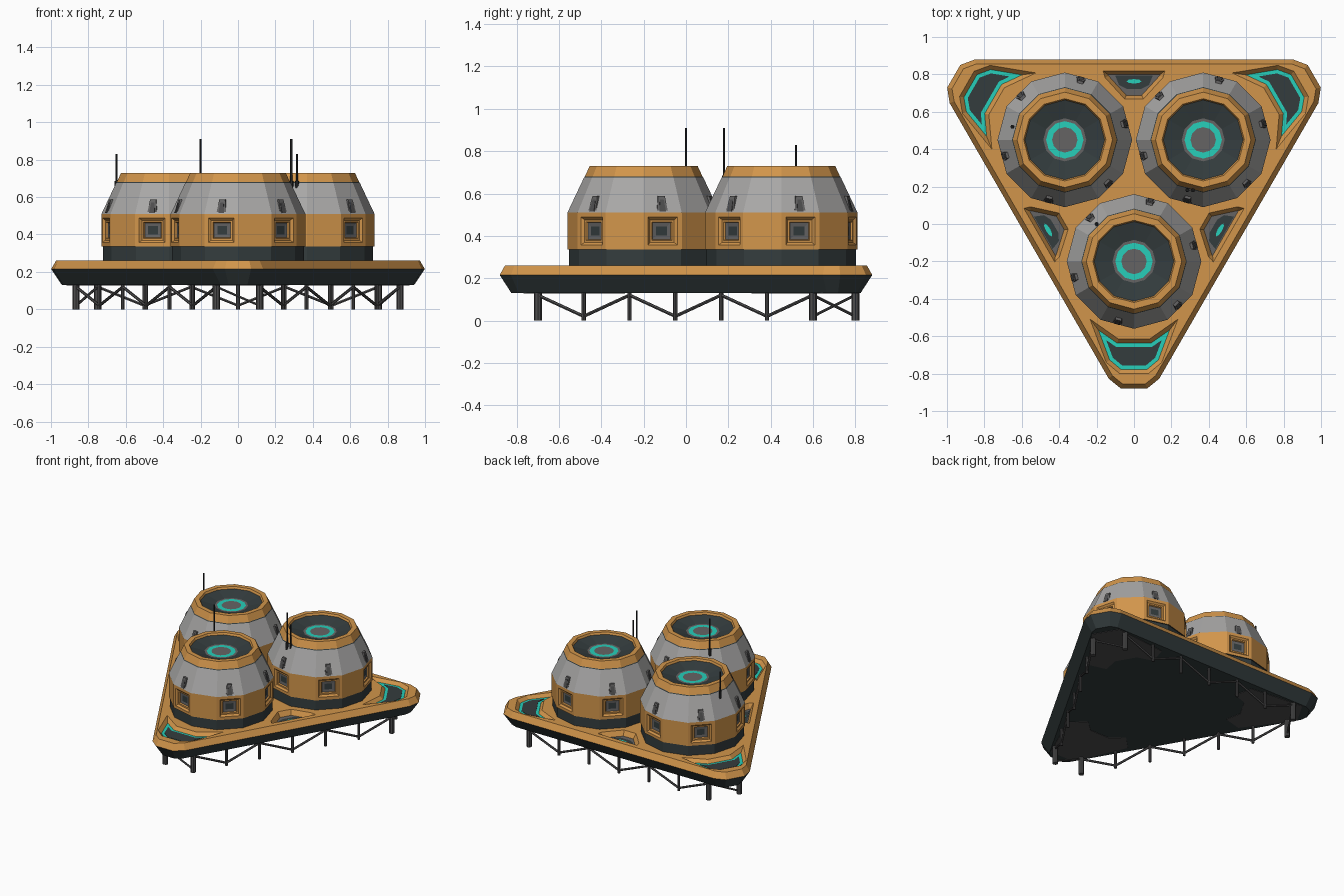
import bpy, bmesh, math
from mathutils import Vector, Matrix

if "Cube" in bpy.data.objects:
    bpy.data.objects.remove(bpy.data.objects["Cube"])

# ---- colours (every object shares this slot order) ----
COLOURS = [("gold", (.64, .30, .07)), ("dark_slate", (.034, .046, .048)), ("light_grey", (.39, .385, .38)),
           ("mid_grey", (.13, .127, .127)), ("dark_grey", (.075, .074, .076)), ("teal_glow", (.02, .62, .49)),
           ("black_metal", (.02, .021, .022))]
MATS = []
for n, c in COLOURS:
    m = bpy.data.materials.new(n)
    m.diffuse_color = (*c, 1)
    m.use_nodes = True
    m.node_tree.nodes["Principled BSDF"].inputs["Base Color"].default_value = m.diffuse_color
    MATS.append(m)
GOLD, SLATE, LIGHT, MID, DARK, TEAL, BLACK = range(7)
CENTRE = Vector((0, .233, 0))   # centre of the three-fold symmetry


def loft(bm, rings, bands, caps):
    """Closed solid through equal-length rings; one colour per band, plus two cap colours."""
    vs = [[bm.verts.new(p) for p in r] for r in rings]
    n = len(vs[0])
    out = []
    for a, b, m in zip(vs, vs[1:], bands):
        for i in range(n):
            f = bm.faces.new((a[i], a[(i + 1) % n], b[(i + 1) % n], b[i]))
            f.material_index = m
            out.append(f)
    for r, m in ((vs[0][::-1], caps[0]), (vs[-1], caps[1])):
        bm.faces.new(r).material_index = m
    return out


def finish(bm, name):
    bmesh.ops.recalc_face_normals(bm, faces=bm.faces[:])
    me = bpy.data.meshes.new(name)
    bm.to_mesh(me)
    bm.free()
    for m in MATS:
        me.materials.append(m)
    ob = bpy.data.objects.new(name, me)
    bpy.context.collection.objects.link(ob)
    return ob


def inset(poly, d):
    """Offset a counter-clockwise 2D outline inwards by d."""
    res = []
    for i, p in enumerate(poly):
        p = Vector(p)
        e1 = (p - Vector(poly[i - 1])).normalized()
        e2 = (Vector(poly[(i + 1) % len(poly)]) - p).normalized()
        n1, n2 = Vector((-e1.y, e1.x)), Vector((-e2.y, e2.x))
        res.append(p + (n1 + n2) / (1 + n1.dot(n2)) * d)
    return res


def turn(poly, k, z):
    """Place an outline at height z, turned k thirds about the centre."""
    rot = Matrix.Rotation(k * math.tau / 3, 3, 'Z')
    return [rot @ Vector((p[0], p[1], z)) + CENTRE for p in poly]


def plate(bm, poly, k, z, mat, t=.004):
    loft(bm, [turn(poly, k, z), turn(poly, k, z + t)], [mat], (mat, mat))


def rod(bm, a, b, r, mat, n=6):
    a, b = Vector(a), Vector(b)
    q = (b - a).to_track_quat('Z', 'Y')
    c = [q @ Vector((r * math.cos(i * math.tau / n), r * math.sin(i * math.tau / n), 0)) for i in range(n)]
    loft(bm, [[a + p for p in c], [b + p for p in c]], [mat], (mat, mat))


# ---- triangular deck ----
corner = [(-.135, -1.06), (-.07, -1.113), (.07, -1.113), (.135, -1.06)]
outline = [(p - CENTRE).to_2d() for k in range(3) for p in turn(corner, k, 0)]
bm = bmesh.new()
loft(bm, [turn(inset(outline, d), 0, z) for d, z in ((.055, .13), (0, .215), (.025, .26))],
     [SLATE, GOLD], (SLATE, GOLD))
deck = finish(bm, "deck")

# ---- recessed pockets in the deck ----
corner_pocket = [(.19, -.80), (.09, -.87), (-.09, -.87), (-.19, -.80),
                 (-.13, -.96), (-.07, -1.01), (.07, -1.01), (.13, -.96)]
edge_pocket = [(.165, .585), (-.165, .585), (-.155, .55), (-.05, .435), (.05, .435), (.155, .55)]
bm = bmesh.new()
for k in range(3):
    for poly, top, low, zf in ((corner_pocket, -.022, 0, .235), (edge_pocket, 0, .02, .222)):
        grow = (low - top) / (.26 - zf)
        loft(bm, [turn(inset(poly, low), k, zf), turn(inset(poly, top - grow * .01), k, .27)],
             [GOLD], (GOLD, GOLD))
cutter = finish(bm, "pocket_cutter")
cutter.hide_render = True
mod = deck.modifiers.new("pockets", 'BOOLEAN')
mod.operation, mod.object, mod.solver = 'DIFFERENCE', cutter, 'EXACT'
bpy.context.view_layer.objects.active = deck
bpy.ops.object.modifier_apply(modifier=mod.name)
bpy.data.objects.remove(cutter)

bm = bmesh.new()
for k in range(3):
    plate(bm, corner_pocket, k, .233, TEAL)
    plate(bm, inset(corner_pocket, .02), k, .234, SLATE, .005)
finish(bm, "corner_light_panels")

bm = bmesh.new()
spot = [(.04 * math.cos(i * math.tau / 8), .53 + .012 * math.sin(i * math.tau / 8)) for i in range(8)]
for k in range(3):
    plate(bm, inset(edge_pocket, .02), k, .220, MID)
    plate(bm, [(.10, .56), (-.10, .56), (-.08, .51), (-.04, .49), (.04, .49), (.08, .51)], k, .222, SLATE)
    plate(bm, spot, k, .224, TEAL)
finish(bm, "edge_vents")

# ---- underside corner plates ----
bm = bmesh.new()
under = [(.10, -1.0), (.27, -.62), (.17, -.52), (.08, -.60), (-.08, -.60), (-.17, -.52), (-.27, -.62), (-.10, -1.0)]
for k in range(3):
    plate(bm, under, k, .127, DARK, .005)
finish(bm, "underside_plates")

# ---- legs and zigzag bracing ----
bm = bmesh.new()
for k in range(3):
    xs = [-.75 + .25 * i for i in range(7)]
    for i, x in enumerate(xs):
        a, b = turn([(x, .567)], k, 0)[0], turn([(x, .567)], k, .135)[0]
        rod(bm, a, b, .019 if i in (0, 6) else .010, DARK, 8)
    for i in range(6):
        h = (.12, .02) if i % 2 == 0 else (.02, .12)
        rod(bm, turn([(xs[i], .567)], k, h[0])[0], turn([(xs[i + 1], .567)], k, h[1])[0], .008, DARK)
    # short brace round the corner
    rod(bm, turn([(-.115, -.933)], k, .12)[0], turn([(.115, -.933)], k, .02)[0], .007, DARK)
finish(bm, "legs_and_braces")

# ---- three twelve-sided domes ----
PROFILE = [(.353, .25, SLATE), (.353, .335, SLATE), (.36, .335, GOLD), (.36, .51, LIGHT), (.282, .675, SLATE),
           (.278, .68, GOLD), (.255, .73, GOLD), (.22, .73, GOLD), (.213, .715, SLATE), (.115, .69, MID),
           (.10, .69, TEAL), (.068, .69, MID)]
DOMES = {"left": (-.37, .45), "right": (.37, .45), "front": (0, -.2)}
WINDOW_ANGLES = [math.radians(-105 + 60 * i) for i in range(6)]
for name, (cx, cy) in DOMES.items():
    bm = bmesh.new()
    rings = [[Vector((cx + r * math.cos(i * math.tau / 12), cy + r * math.sin(i * math.tau / 12), z))
              for i in range(12)] for r, z, _ in PROFILE]
    faces = loft(bm, rings, [p[2] for p in PROFILE[:-1]], (SLATE, MID))
    bmesh.ops.recalc_face_normals(bm, faces=bm.faces[:])
    # windows: stepped insets on every other wall face
    walls = [f for i, f in enumerate(faces[24:36]) if i % 2 == 0]
    for t, d, m in ((.022, 0, GOLD), (.012, -.012, GOLD), (.010, 0, GOLD), (.004, -.010, MID), (.018, -.002, SLATE)):
        bmesh.ops.inset_individual(bm, faces=walls, thickness=t, depth=d, use_even_offset=True)
        for f in walls:
            f.material_index = m
    finish(bm, name + "_dome")

    # wedge brackets above the windows
    bm = bmesh.new()
    for a in WINDOW_ANGLES:
        o, t = Vector((math.cos(a), math.sin(a), 0)), Vector((-math.sin(a), math.cos(a), 0))
        base = Vector((cx, cy, 0))

        def ring(w, o1, o2, z):
            return [base + o * oo + t * tt + Vector((0, 0, z))
                    for oo, tt in ((o1, -w), (o2, -w), (o2, w), (o1, w))]
        loft(bm, [ring(.028, .30, .346, .508), ring(.016, .29, .326, .588)], [MID], (MID, MID))
        loft(bm, [ring(.016, .34, .349, .515), ring(.009, .32, .331, .572)], [DARK], (DARK, DARK))
    finish(bm, name + "_brackets")

# ---- antennas ----
bm = bmesh.new()
for x, y, top in ((-.65, .52, .83), (-.2, 0, .91), (.285, .18, .91), (.315, .18, .83)):
    rod(bm, (x, y, .63), (x, y, .685), .011, BLACK)
    rod(bm, (x, y, .66), (x, y, top), .006, BLACK)
finish(bm, "antennas")
